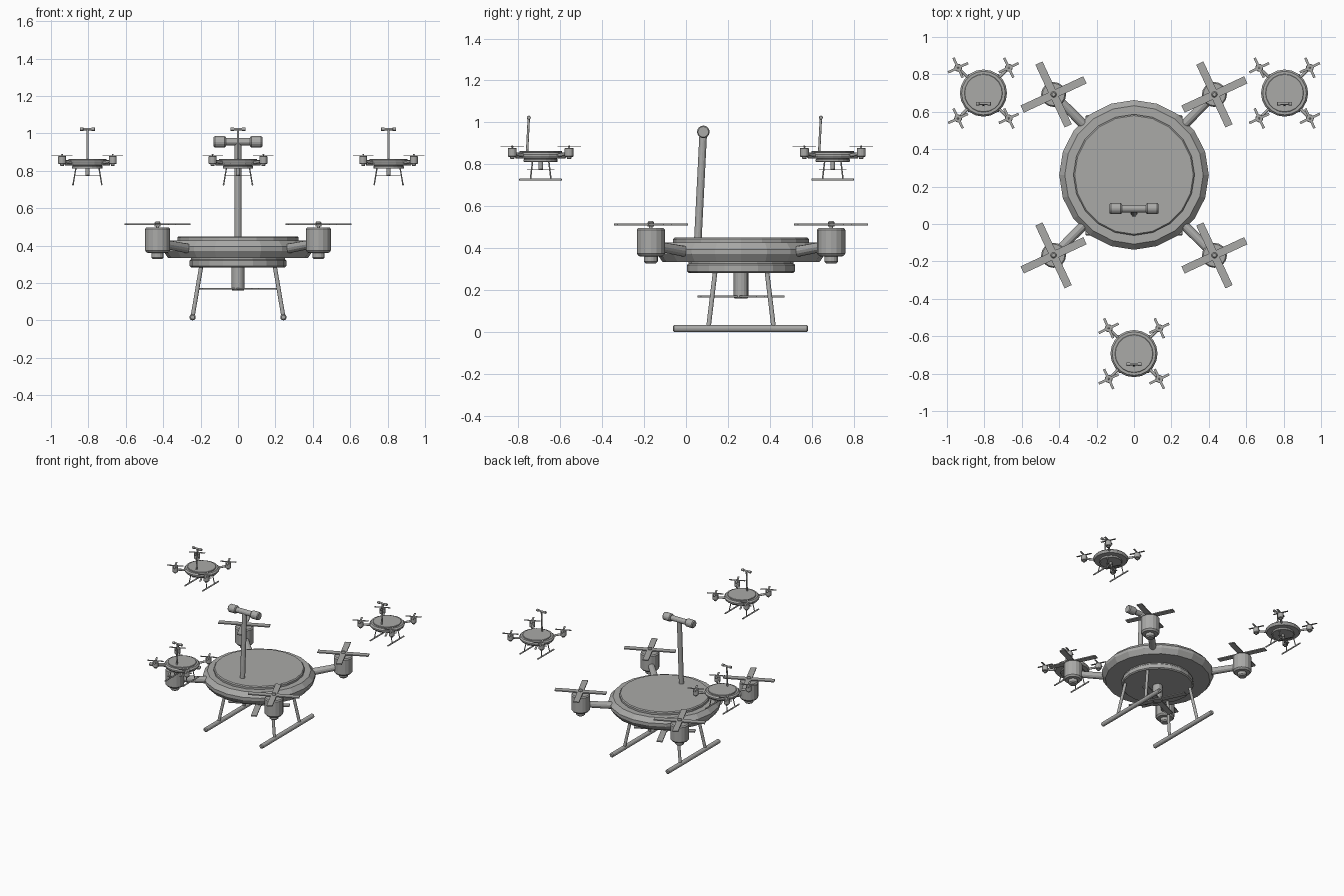
import bpy, math
from mathutils import Matrix, Vector

if "Cube" in bpy.data.objects:
    bpy.data.objects.remove(bpy.data.objects["Cube"])

grey = bpy.data.materials.new("plain grey")
grey.diffuse_color = (0.4, 0.4, 0.39, 1)
grey.use_nodes = True
grey.node_tree.nodes["Principled BSDF"].inputs["Base Color"].default_value = grey.diffuse_color


def make(name, verts, faces, frame):
    me = bpy.data.meshes.new(name)
    me.from_pydata([frame @ Vector(v) for v in verts], [], faces)
    me.materials.append(grey)
    ob = bpy.data.objects.new(name, me)
    bpy.context.collection.objects.link(ob)
    return ob


def lathe(name, profile, n, frame, at=Matrix()):
    """Spin (radius, height) points around z into a closed faceted solid."""
    verts, faces = [], []
    for r, z in profile:
        for i in range(n):
            a = math.tau * i / n
            verts.append(at @ Vector((r * math.cos(a), r * math.sin(a), z)))
    for k in range(len(profile) - 1):
        for i in range(n):
            j = (i + 1) % n
            faces.append((k*n + i, k*n + j, (k+1)*n + j, (k+1)*n + i))
    faces.append(tuple(reversed(range(n))))
    faces.append(tuple(range((len(profile) - 1) * n, len(profile) * n)))
    return make(name, verts, faces, frame)


def rod(name, a, b, profile, n, frame):
    """Lathe along the line a-b; profile heights are fractions of its length."""
    a, b = Vector(a), Vector(b)
    d = b - a
    at = Matrix.Translation(a) @ d.to_track_quat('Z', 'Y').to_matrix().to_4x4()
    return lathe(name, [(r, t * d.length) for r, t in profile], n, frame, at)


def tube(name, a, b, r, frame, n=12):
    return rod(name, a, b, [(r, 0), (r, 1)], n, frame)


def propeller(name, centre, length, width, frame):
    # two crossed flat blades
    for k, angle in enumerate((25, 115)):
        at = Matrix.Translation(centre) @ Matrix.Rotation(math.radians(angle), 4, 'Z')
        verts = [at @ Vector((x * length, y * width, z * 0.004))
                 for z in (-1, 1) for x, y in ((-1, -1), (1, -1), (1, 1), (-1, 1))]
        faces = [(3, 2, 1, 0), (4, 5, 6, 7)]
        faces += [(i, (i + 1) % 4, (i + 1) % 4 + 4, i + 4) for i in range(4)]
        make(f"{name}_blade_{k}", verts, faces, frame)


def drone(tag, x, y, z, s):
    f = Matrix.Translation((x, y, z)) @ Matrix.Scale(s, 4)
    # hull, lid and belly ring
    lathe(tag + "_hull", [(.375, .335), (.40, .372), (.40, .395), (.37, .428)], 20, f)
    lathe(tag + "_lid", [(.315, .42), (.324, .428), (.324, .443), (.317, .45)], 20, f)
    lathe(tag + "_belly_ring", [(.25, .283), (.258, .29), (.258, .32), (.25, .327),
                                (.25, .34)], 20, f)
    # sensor pod and lower propeller
    lathe(tag + "_pod", [(.03, .16), (.035, .166), (.035, .29)], 16, f)
    propeller(tag + "_lower_propeller", (0, 0, .17), .22, .021, f)
    # tilted mast with a double-ended head
    tube(tag + "_mast", (0, -.207, .42), (0, -.18, .955), .018, f)
    tube(tag + "_head_bar", (-.09, -.18, .955), (.09, -.18, .955), .02, f)
    for sx in (-1, 1):
        rod(tag + "_head_cap", (sx * .065, -.18, .955), (sx * .13, -.18, .955),
            [(.025, 0), (.03, .1), (.03, .9), (.025, 1)], 16, f)
        # landing skid
        rod(tag + "_skid", (sx * .243, -.325, .017), (sx * .243, .32, .017),
            [(.011, 0), (.017, .01), (.017, .99), (.011, 1)], 12, f)
        for sy in (-1, 1):
            tube(tag + "_leg", (sx * .195, sy * .122, .30), (sx * .243, sy * .156, .017),
                 .011, f)
            # arm, motor, hub and propeller
            rod(tag + "_arm", (sx * .255, sy * .255, .382), (sx * .43, sy * .43, .415),
                [(.02, 0), (.026, .03), (.023, 1)], 12, f)
            at = Matrix.Translation((sx * .43, sy * .43, 0))
            lathe(tag + "_motor", [(.025, .328), (.033, .336), (.033, .36), (.057, .362),
                                   (.067, .374), (.067, .488), (.06, .497)], 16, f, at)
            lathe(tag + "_hub", [(.008, .49), (.008, .503), (.016, .503), (.016, .522),
                                 (.01, .53)], 12, f, at)
            propeller(tag + "_propeller", (sx * .43, sy * .43, .513), .185, .021, f)


# one large drone with three small escorts
drone("main", 0, .2625, 0, 1)
drone("left", -.805, .70, .722, .315)
drone("right", .805, .70, .722, .315)
drone("front", 0, -.693, .722, .315)
